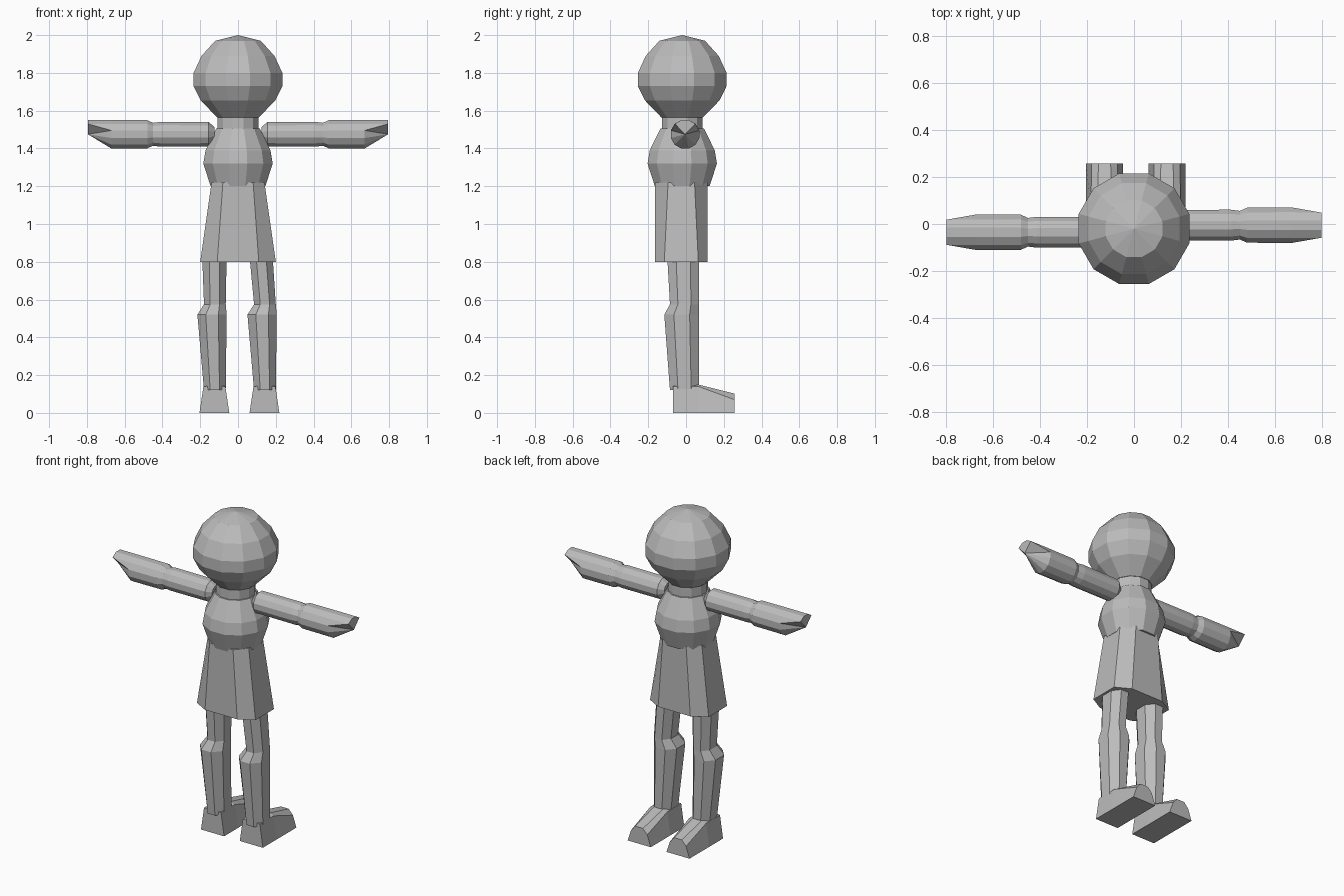
import bpy, math

if "Cube" in bpy.data.objects:
    bpy.data.objects.remove(bpy.data.objects["Cube"])

grey = bpy.data.materials.new("plain grey")
grey.diffuse_color = (0.5, 0.5, 0.5, 1)
grey.use_nodes = True
grey.node_tree.nodes["Principled BSDF"].inputs["Base Color"].default_value = grey.diffuse_color


def make(name, verts, faces):
    me = bpy.data.meshes.new(name)
    me.from_pydata(verts, [], faces)
    me.materials.append(grey)
    ob = bpy.data.objects.new(name, me)
    bpy.context.collection.objects.link(ob)
    bpy.context.view_layer.objects.active = ob
    bpy.ops.object.select_all(action='DESELECT')
    ob.select_set(True)
    bpy.ops.object.mode_set(mode='EDIT')
    bpy.ops.mesh.select_all(action='SELECT')
    bpy.ops.mesh.remove_doubles(threshold=0.0005)
    bpy.ops.mesh.normals_make_consistent(inside=False)
    bpy.ops.object.mode_set(mode='OBJECT')
    return ob


def loft(name, rings, end_point=None):
    n = len(rings[0])
    verts = [p for r in rings for p in r]
    faces = [(k * n + i, k * n + (i + 1) % n, (k + 1) * n + (i + 1) % n, (k + 1) * n + i)
             for k in range(len(rings) - 1) for i in range(n)]
    faces.append(tuple(range(n)))
    last = (len(rings) - 1) * n
    if end_point:
        verts.append(end_point)
        faces += [(last + i, last + (i + 1) % n, len(verts) - 1) for i in range(n)]
    else:
        faces.append(tuple(range(last, last + n)))
    return make(name, verts, faces)


def circle(n, r, z, cx=0, cy=-0.02):
    return [(cx + r * math.cos(math.tau * (i + .5) / n),
             cy + r * math.sin(math.tau * (i + .5) / n), z) for i in range(n)]


def lathe(name, profile, n=12, top=None):
    return loft(name, [circle(n, r, z) for r, z in profile], top)


def octagon(cx, cy, hx, hy, fx, fy, z):
    """Rectangle with cut corners: half sizes hx, hy and half flats fx, fy."""
    q = [(hx, -fy), (hx, fy), (fx, hy), (-fx, hy), (-hx, fy), (-hx, -fy), (-fx, -hy), (fx, -hy)]
    return [(cx + x, cy + y, z) for x, y in q]


# Head, neck and chest
lathe("head", [(.115, 1.565), (.205, 1.655), (.243, 1.73), (.243, 1.80), (.2, 1.89), (.125, 1.97)],
      top=(0, -0.02, 2.0))
lathe("neck", [(.112, 1.48), (.112, 1.58)])
lathe("chest", [(.15, 1.2), (.19, 1.32), (.178, 1.39), (.12, 1.505)])

# Skirt
loft("skirt", [octagon(0, -.025, .2, .14, .11, .09, .8),
               octagon(0, -.025, .14, .138, .08, .07, 1.22)])

# Arms with scooped hands
ARM = [(.125, .04), (.155, .067), (.41, .068), (.45, .063), (.48, .077), (.67, .078)]
for side, s, cy in (("left", -1, -.035), ("right", 1, -.005)):
    def ring(x, r):
        return [(s * x, y, z) for y, z, _ in circle(12, r, 0, cy, 1.475)]
    rings = [ring(x, r) for x, r in ARM]
    tip = [(s * .795, cy + (y - cy) * .97, z) if z > 1.51 else (x, y, z) for x, y, z in rings[-1]]
    loft(side + "_arm", rings + [tip], (s * .795, cy, 1.475))

# Legs and feet
for side, dx in (("left", -.125), ("right", .14)):
    t = 0 if dx < 0 else -.015

    def leg_ring(x0, x1, y0, y1, z):
        hx, hy = (x1 - x0) / 2, (y1 - y0) / 2
        return octagon(dx + (x0 + x1) / 2, (y0 + y1) / 2, hx, hy, hx * .43, hy * .45, z)
    loft(side + "_leg", [leg_ring(-.055, .06, -.085, .07, .12),
                         leg_ring(-.09, .065, -.115, .07, .52),
                         leg_ring(-.055, .06, -.085, .068, .575),
                         leg_ring(-.065 + t, .065 + t * 1.5, -.1, .07, .84)])

    def foot_ring(y, z_mid, z_top, w_mid, w_top):
        q = [(-.079, 0), (.079, 0), (w_mid, z_mid), (w_top, z_top), (-w_top, z_top), (-w_mid, z_mid)]
        return [(dx + x, y, z) for x, z in q]
    loft(side + "_foot", [foot_ring(-.07, .14, .142, .058, .03),
                          foot_ring(.065, .14, .15, .058, .03),
                          foot_ring(.257, .07, .102, .055, .026)])
